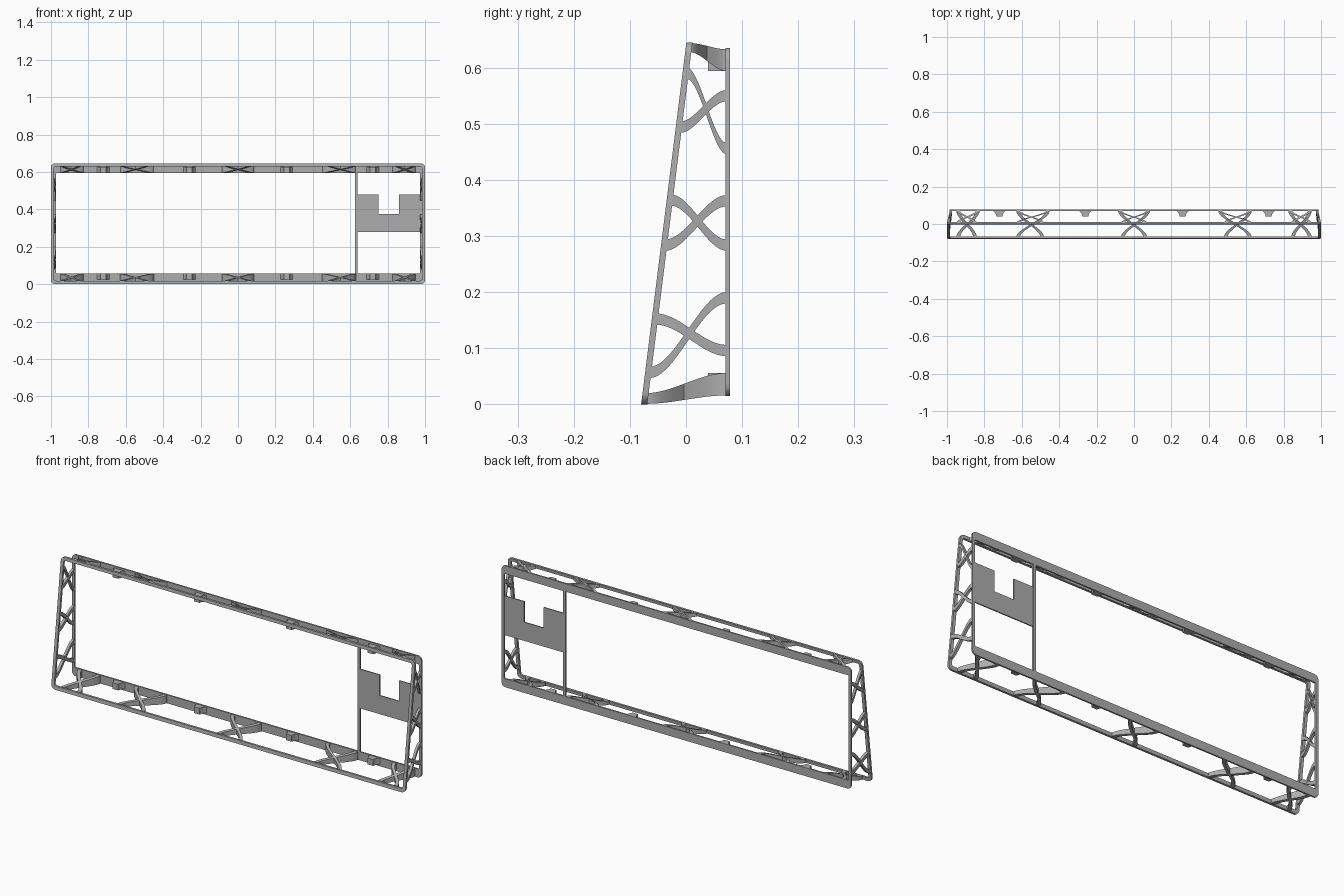
import bpy, bmesh, math

if "Cube" in bpy.data.objects:
    bpy.data.objects.remove(bpy.data.objects["Cube"])

grey = bpy.data.materials.new("mid_grey")
grey.use_nodes = True
GREY = (0.42, 0.42, 0.42, 1)
grey.diffuse_color = GREY
grey.node_tree.nodes["Principled BSDF"].inputs["Base Color"].default_value = GREY

BACK0, BACK1 = 0.07, 0.078      # depth range of the back frame


def front_y(z):
    """Depth of the leaning front face at height z."""
    return -0.08 + 0.125 * z


def finish(name, bm, smooth=True):
    bmesh.ops.recalc_face_normals(bm, faces=bm.faces)
    mesh = bpy.data.meshes.new(name)
    bm.to_mesh(mesh)
    bm.free()
    mesh.materials.append(grey)
    obj = bpy.data.objects.new(name, mesh)
    bpy.context.collection.objects.link(obj)
    if smooth:
        bpy.ops.object.select_all(action="DESELECT")
        obj.select_set(True)
        bpy.context.view_layer.objects.active = obj
        bpy.ops.object.shade_smooth_by_angle(angle=math.radians(35))
    return obj


def loft(name, sections, closed=False):
    """Skin equal-length point loops; cap the ends unless closed."""
    bm = bmesh.new()
    rows = [[bm.verts.new(p) for p in s] for s in sections]
    n = len(rows[0])
    pairs = list(zip(rows, rows[1:])) + ([(rows[-1], rows[0])] if closed else [])
    for a, b in pairs:
        for i in range(n):
            j = (i + 1) % n
            bm.faces.new((a[i], a[j], b[j], b[i]))
    if not closed:
        bm.faces.new(rows[0])
        bm.faces.new(rows[-1])
    return finish(name, bm)


def round_rect(hx, z0, z1, r, steps=6):
    pts = []
    for k, (cx, cz) in enumerate([(hx - r, z1 - r), (r - hx, z1 - r), (r - hx, z0 + r), (hx - r, z0 + r)]):
        for i in range(steps + 1):
            a = math.pi / 2 * (k + i / steps)
            pts.append((cx + r * math.cos(a), cz + r * math.sin(a)))
    return pts


def frame(name, outer, inner, y0, y1):
    """Rectangular ring between two depth functions."""
    loft(name, [[(x, y(z), z) for x, z in loop]
                for loop, y in ((outer, y0), (outer, y1), (inner, y1), (inner, y0))], closed=True)


def prism(name, pts, lo, hi, place):
    loft(name, [[place(u, v, w) for u, v in pts] for w in (lo, hi)])


def mix(a, b, t):
    return a + (b - a) * t


def ribbon(name, y0, y1, s0, s1, front, back, place, width=0.02, steps=20):
    """S-curved strip: s sweeps sideways while its cross range shifts front to back."""
    sections = []
    for i in range(steps + 1):
        t = i / steps
        e = t * t * (3 - 2 * t)
        y, s = mix(y0, y1, t), mix(s0, s1, e)
        lo, hi = mix(front[0], back[0], e), mix(front[1], back[1], e)
        a, b = s - width / 2, s + width / 2
        sections.append([place(a, y, lo), place(b, y, lo), place(b, y, hi), place(a, y, hi)])
    loft(name, sections)


def flat(s, y, c):
    return (s, y, c)


# Leaning front frame and upright back frame
frame("front_frame", round_rect(1.0, 0.0, 0.645, 0.022), round_rect(0.984, 0.018, 0.629, 0.01),
      front_y, lambda z: front_y(z) + 0.011)
frame("back_frame", round_rect(0.987, 0.015, 0.635, 0.022), round_rect(0.972, 0.058, 0.594, 0.004),
      lambda z: BACK0, lambda z: BACK1)

# Crossed braces along the top and bottom: front pair and back pair of end positions
crossings = [(-0.94, -0.85, -0.94, -0.835), (-0.62, -0.49, -0.62, -0.46), (-0.06, 0.06, -0.075, 0.075)]
crossings += [tuple(-v for v in c) for c in crossings[:2]]
for f0, f1, b0, b1 in crossings:
    for a, b in ((f0, b1), (f1, b0)):
        ribbon("top_brace", 0.006, BACK0 + 0.002, a, b, (0.628, 0.644), (0.594, 0.633), flat)
        ribbon("bottom_brace", -0.072, BACK0 + 0.002, a, b, (0.001, 0.02), (0.016, 0.056), flat)

# Crossed braces on both sides: strands given by front and back heights
strands = [(0.057, 0.19), (0.152, 0.096), (0.284, 0.363), (0.364, 0.284), (0.494, 0.55), (0.59, 0.456)]
for side in (-1, 1):
    for z0, z1 in strands:
        ribbon("side_brace", front_y(z0) + 0.008, BACK0 + 0.002, z0, z1, (0.985, 0.999), (0.973, 0.986),
               lambda s, y, c: (side * c, y, s))

# Small flared tabs on the inner face of the back rails
flare = [(0.034, 0), (0.026, 0.006), (0.019, 0.018), (0.015, 0.032)]
tab = flare + [(-u, v) for u, v in reversed(flare)]
for x in (-0.72, -0.26, 0.26, 0.72):
    for name, lo, hi in (("top_tab", 0.594, 0.626), ("bottom_tab", 0.024, 0.056)):
        prism(name, tab, lo, hi, lambda u, v, w: (x + u, BACK0 + 0.001 - v, w))

# Divider post and notched panel set in the back frame
post = [(0.625, 0.05), (0.64, 0.05), (0.64, 0.6), (0.625, 0.6)]
panel = [(0.635, 0.28), (0.978, 0.28), (0.978, 0.48), (0.86, 0.48),
         (0.86, 0.375), (0.75, 0.375), (0.75, 0.48), (0.635, 0.48)]
prism("divider_post", post, BACK0, BACK1, lambda u, v, w: (u, w, v))
prism("notched_panel", panel, BACK0 + 0.001, BACK1 - 0.001, lambda u, v, w: (u, w, v))
